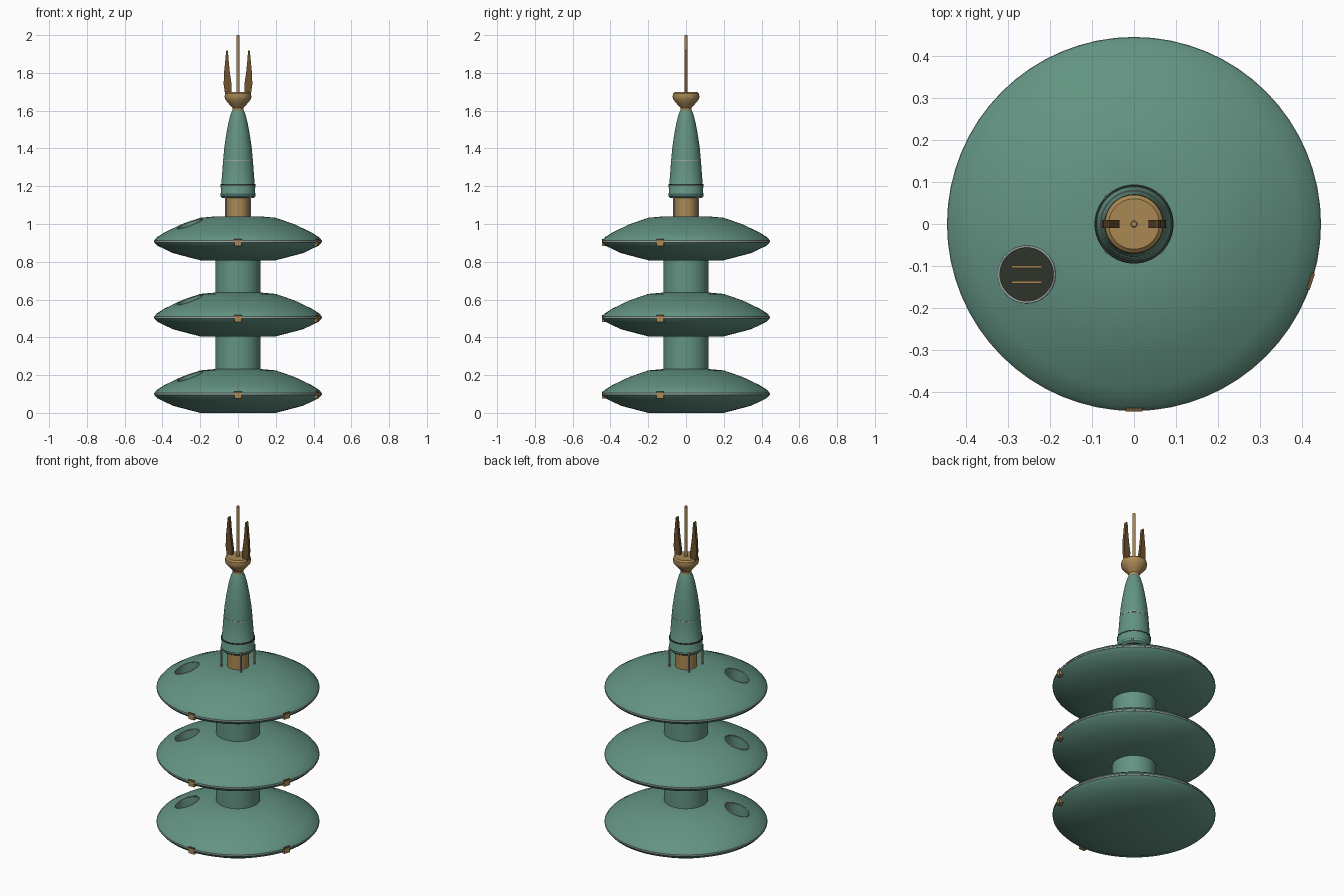
import bpy, bmesh
from math import sin, cos, pi, radians, hypot
from mathutils import Matrix, Vector

cube = bpy.data.objects.get("Cube")
if cube:
    bpy.data.objects.remove(cube)


def material(name, rgb):
    m = bpy.data.materials.new(name)
    m.use_nodes = True
    m.diffuse_color = (*rgb, 1)
    m.node_tree.nodes["Principled BSDF"].inputs["Base Color"].default_value = (*rgb, 1)
    return m


GREEN = material("sea green", (0.125, 0.295, 0.225))
BRASS = material("brass", (0.40, 0.25, 0.09))
BROWN = material("dark bronze", (0.16, 0.085, 0.03))
GREY = material("pale grey", (0.36, 0.40, 0.38))
DARK = material("hatch dark", (0.028, 0.034, 0.024))


def select(ob):
    bpy.ops.object.select_all(action="DESELECT")
    ob.select_set(True)
    bpy.context.view_layer.objects.active = ob


def smooth(ob, angle=35):
    select(ob)
    bpy.ops.object.shade_smooth_by_angle(angle=radians(angle))


def make(name, bm, mat):
    bmesh.ops.recalc_face_normals(bm, faces=bm.faces)
    mesh = bpy.data.meshes.new(name)
    bm.to_mesh(mesh)
    bm.free()
    mesh.materials.append(mat)
    ob = bpy.data.objects.new(name, mesh)
    bpy.context.collection.objects.link(ob)
    return ob


def lathe(name, profile, mat, centre=(0, 0, 0), seg=64, closed=False):
    """Revolve (radius, z) points; open profiles get flat end caps."""
    bm = bmesh.new()
    c = Vector(centre)
    rings = [[bm.verts.new(c + Vector((r * cos(2 * pi * i / seg), r * sin(2 * pi * i / seg), z)))
              for i in range(seg)] for r, z in profile]
    pairs = list(zip(rings, rings[1:]))
    if closed:
        pairs.append((rings[-1], rings[0]))
    for a, b in pairs:
        for i in range(seg):
            j = (i + 1) % seg
            bm.faces.new((a[i], a[j], b[j], b[i]))
    if not closed:
        bm.faces.new(rings[0])
        bm.faces.new(rings[-1])
    ob = make(name, bm, mat)
    smooth(ob)
    return ob


def box(name, size, centre, mat, turn=0):
    bm = bmesh.new()
    bmesh.ops.create_cube(bm, size=1, matrix=Matrix.Translation(centre)
                          @ Matrix.Rotation(turn, 4, "Z") @ Matrix.Diagonal((*size, 1)))
    return make(name, bm, mat)


def band(name, r, z, height, mat, thick=0.004):
    h = height / 2
    return lathe(name, [(r - thick, z - h), (r, z - h), (r, z + h), (r - thick, z + h)], mat, closed=True)


# Saucer profile, from the underside round the rim to the top
UPPER = [(0.443, 0.105), (0.432, 0.12), (0.39, 0.147), (0.3, 0.19), (0.2, 0.225), (0.11, 0.233)]
SAUCER = [(0.2, 0), (0.345, 0.038), (0.428, 0.078), (0.443, 0.095)] + UPPER
HATCH = (-0.255, -0.12)
HATCH_R = 0.066


def top_height(r):
    for (r1, z1), (r0, z0) in zip(UPPER, UPPER[1:]):
        if r0 <= r <= r1:
            return z0 + (z1 - z0) * (r - r0) / (r1 - r0)
    return UPPER[-1][1]


def hatch_trim(name, base):
    """Thin lip that follows the sloping saucer round the hatch."""
    cu = bpy.data.curves.new(name, "CURVE")
    cu.dimensions = "3D"
    cu.bevel_depth = 0.003
    cu.bevel_resolution = 1
    sp = cu.splines.new("POLY")
    sp.points.add(47)
    sp.use_cyclic_u = True
    for i, p in enumerate(sp.points):
        a = 2 * pi * i / 48
        x, y = HATCH[0] + HATCH_R * cos(a), HATCH[1] + HATCH_R * sin(a)
        p.co = (x, y, base + top_height(hypot(x, y)), 1)
    cu.materials.append(GREY)
    ob = bpy.data.objects.new(name, cu)
    bpy.context.collection.objects.link(ob)
    select(ob)
    bpy.ops.object.convert(target="MESH")


# Three saucers, each with a hatch, rim line and rim clamps
for n, base in enumerate((0, 0.405, 0.808)):
    tag = ("lower", "middle", "upper")[n]
    saucer = lathe(tag + "_saucer", [(r, z + base) for r, z in SAUCER], GREEN, seg=80)
    cutter = lathe("cutter", [(HATCH_R, base + 0.1), (HATCH_R, base + 0.3)], GREEN, (*HATCH, 0), 48)
    cutter.hide_render = True
    mod = saucer.modifiers.new("hatch", "BOOLEAN")
    mod.operation = "DIFFERENCE"
    mod.solver = "EXACT"
    mod.object = cutter
    select(saucer)
    bpy.ops.object.modifier_apply(modifier=mod.name)
    bpy.data.objects.remove(cutter)
    smooth(saucer)
    lathe(tag + "_hatch_floor", [(HATCH_R - 0.001, base + 0.099), (HATCH_R - 0.001, base + 0.104)],
          DARK, (*HATCH, 0), 48)
    for k, dy in enumerate((-0.018, 0.018)):
        box(f"{tag}_hatch_rung_{k}", (0.073, 0.006, 0.006),
            (HATCH[0], HATCH[1] + dy, base + 0.115), BRASS)
    hatch_trim(tag + "_hatch_trim", base)
    band(tag + "_rim_line", 0.4445, base + 0.101, 0.007, GREY)
    for k, deg in enumerate((-90, -18)):
        a = radians(deg)
        for part, size, r, z, mat in (("clamp", (0.024, 0.038, 0.034), 0.433, 0.092, BRASS),
                                      ("clamp_cap", (0.026, 0.04, 0.008), 0.4325, 0.108, BROWN)):
            box(f"{tag}_{part}_{k}", size, (r * cos(a), r * sin(a), base + z), mat, a)

# Stems between the saucers
for tag, z in (("lower_stem", 0.2), ("upper_stem", 0.6)):
    lathe(tag, [(0.12, z), (0.12, z + 0.24)], GREEN)

# Neck and its four posts
lathe("neck", [(0.06, 1.02), (0.06, 1.16)], BRASS, seg=48)
for sx in (-1, 1):
    for sy in (-1, 1):
        lathe("neck_post", [(0.005, 1.02), (0.005, 1.16)], GREY, (sx * 0.065, sy * 0.065, 0), 10)

# Spire with seams
lathe("spire", [(0.083, 1.138), (0.092, 1.147), (0.094, 1.16), (0.09, 1.167), (0.092, 1.205), (0.088, 1.213),
                (0.079, 1.335), (0.073, 1.4), (0.063, 1.47), (0.05, 1.54), (0.038, 1.585), (0.028, 1.605)], GREEN)
band("spire_dark_seam", 0.0925, 1.209, 0.008, DARK)
band("spire_light_seam", 0.0805, 1.337, 0.006, GREY)

# Cup on the spire
lathe("cup", [(0.03, 1.598), (0.03, 1.615), (0.045, 1.632), (0.068, 1.66), (0.071, 1.675),
              (0.069, 1.69), (0.06, 1.698)], BRASS, seg=48)

# Pair of flat curved prongs and the central rod
PRONG = [(0.035, 1.685), (0.068, 1.685), (0.076, 1.74), (0.074, 1.8), (0.068, 1.86), (0.063, 1.915),
         (0.058, 1.922), (0.053, 1.915), (0.049, 1.86), (0.043, 1.8), (0.034, 1.74)]
for name, side in (("left_prong", 1), ("right_prong", -1)):
    bm = bmesh.new()
    face = bm.faces.new([bm.verts.new((side * x, -0.009, z)) for x, z in PRONG])
    new = bmesh.ops.extrude_face_region(bm, geom=[face])["geom"]
    bmesh.ops.translate(bm, vec=(0, 0.018, 0), verts=[v for v in new if isinstance(v, bmesh.types.BMVert)])
    smooth(make(name, bm, BROWN))
lathe("rod", [(0.0085, 1.69), (0.0085, 1.997), (0.006, 2.0)], BRASS, seg=16)
